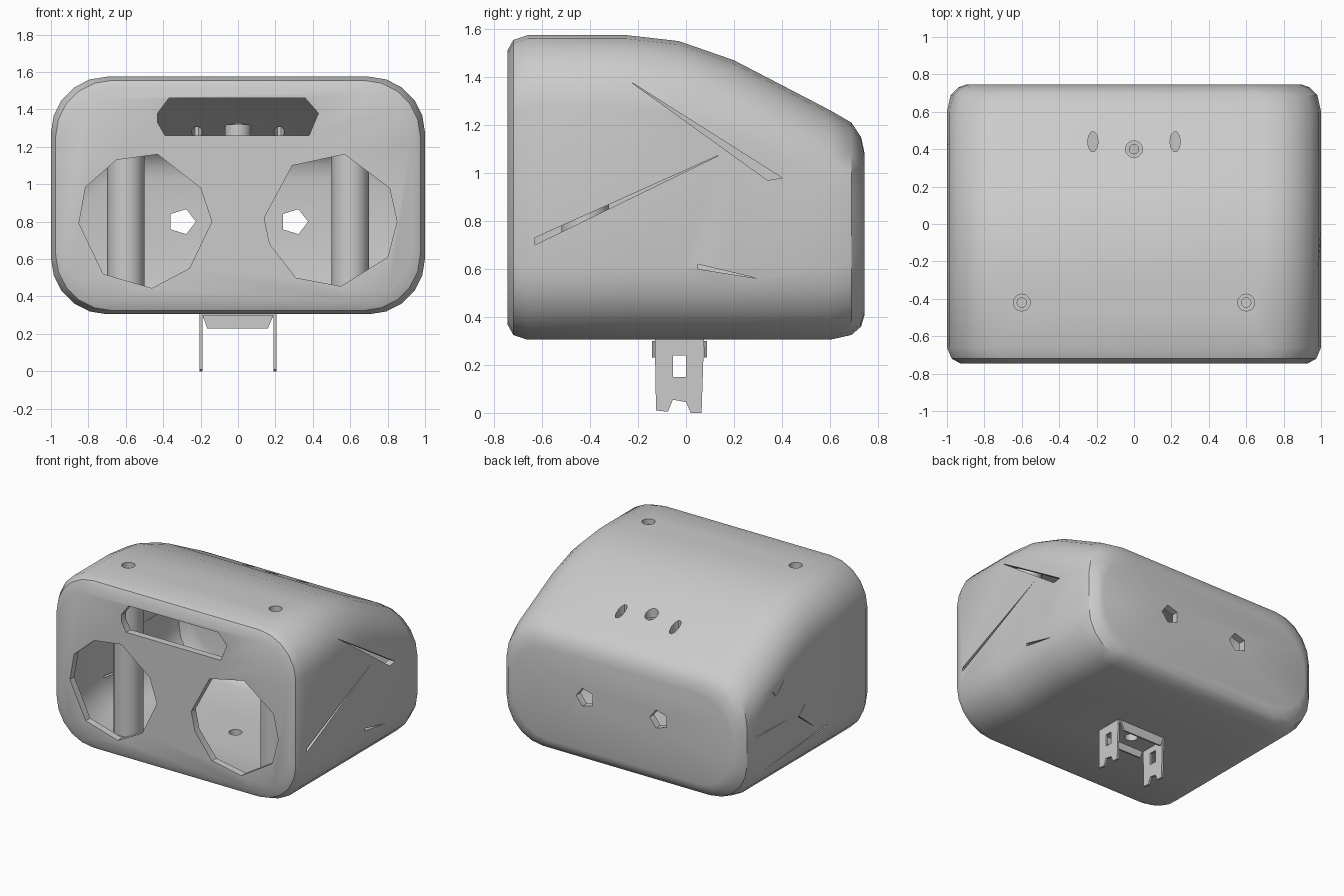
import bpy, bmesh, math
from mathutils import Vector

cube = bpy.data.objects.get("Cube")
if cube:
    bpy.data.objects.remove(cube, do_unlink=True)

grey = bpy.data.materials.new("light grey")
grey.use_nodes = True
colour = (0.6, 0.6, 0.6, 1)
grey.diffuse_color = colour
grey.node_tree.nodes["Principled BSDF"].inputs["Base Color"].default_value = colour


def loft(name, rings):
    """Bridge a list of equal-length rings and cap both ends."""
    bm = bmesh.new()
    loops = [[bm.verts.new(p) for p in ring] for ring in rings]
    for a, b in zip(loops, loops[1:]):
        for i in range(len(a)):
            j = (i + 1) % len(a)
            bm.faces.new((a[i], a[j], b[j], b[i]))
    bm.faces.new(loops[0])
    bm.faces.new(loops[-1])
    bmesh.ops.recalc_face_normals(bm, faces=bm.faces)
    mesh = bpy.data.meshes.new(name)
    bm.to_mesh(mesh)
    bm.free()
    mesh.materials.append(grey)
    obj = bpy.data.objects.new(name, mesh)
    bpy.context.collection.objects.link(obj)
    return obj


def prism(name, pts, axis, lo, hi):
    """Extrude a 2D outline along one axis."""
    def place(p, d):
        v = list(p)
        v.insert(axis, d)
        return Vector(v)
    return loft(name, [[place(p, d) for p in pts] for d in (lo, hi)])


def disc(cx, cy, rx, ry, sides):
    turn = [math.tau * i / sides for i in range(sides)]
    return [(cx + rx * math.cos(a), cy + ry * math.sin(a)) for a in turn]


def rect(a, b, c, d):
    return [(a, c), (b, c), (b, d), (a, d)]


def cut(obj, cutters):
    """Subtract the cutters, then remove them."""
    for c in cutters:
        c.hide_render = True
        mod = obj.modifiers.new("cut", 'BOOLEAN')
        mod.operation, mod.solver, mod.object = 'DIFFERENCE', 'EXACT', c
    graph = bpy.context.evaluated_depsgraph_get()
    mesh = bpy.data.meshes.new_from_object(obj.evaluated_get(graph))
    obj.modifiers.clear()
    obj.data = mesh
    for c in cutters:
        bpy.data.objects.remove(c, do_unlink=True)


def smooth(obj):
    bpy.ops.object.select_all(action='DESELECT')
    obj.select_set(True)
    bpy.context.view_layer.objects.active = obj
    bpy.ops.object.shade_smooth_by_angle(angle=math.radians(32))


def section(y, w, bottom, top, r, steps=5):
    """Rounded rectangle standing across the y axis."""
    ring = []
    corners = [(w - r, top - r), (r - w, top - r), (r - w, bottom + r), (w - r, bottom + r)]
    for q, (cx, cz) in enumerate(corners):
        for s in range(steps + 1):
            a = (q + s / steps) * math.pi / 2
            ring.append(Vector((cx + r * math.cos(a), y, cz + r * math.sin(a))))
    return ring


# Housing shell: depth, half width, bottom, top
stations = [(-.745, .93, .37, 1.51), (-.72, .975, .325, 1.555), (-.66, 1, .305, 1.575),
            (-.25, 1, .305, 1.575), (-.03, 1, .305, 1.55), (.2, 1, .305, 1.47),
            (.6, 1, .305, 1.262), (.69, .98, .325, 1.21), (.73, .94, .36, 1.15),
            (.745, .9, .41, 1.08)]
wall = .05
housing = loft("housing", [section(y, w, b, t, .3) for y, w, b, t in stations])
cavity = loft("cavity", [section(y * .93, w - wall, b + wall, t - wall, .26)
                         for y, w, b, t in stations])
cutters = [cavity]

# Speaker openings and handle slot in the front
right_opening = [(-.85, .79), (-.815, .985), (-.65, 1.13), (-.43, 1.16), (-.2, .98),
                 (-.14, .8), (-.26, .55), (-.46, .445), (-.72, .52)]
left_opening = [(.14, .82), (.29, 1.1), (.57, 1.16), (.81, .98), (.85, .8),
                (.8, .61), (.55, .455), (.31, .5), (.17, .68)]
slot = [(-.43, 1.33), (-.39, 1.26), (.38, 1.26), (.43, 1.38), (.36, 1.46), (-.37, 1.46),
        (-.43, 1.38)]
for outline in (right_opening, left_opening, slot):
    cutters.append(prism("front_cut", outline, 1, -1, -.6))

# Back holes, top screw holes and oval top holes
for side in (-1, 1):
    cutters.append(prism("back_cut", disc(side * .3, .8, .075, .07, 5), 1, .6, 1))
    cutters.append(prism("screw_cut", disc(side * .6, -.42, .045, .045, 20), 2, 1.4, 1.7))
    cutters.append(prism("oval_cut", disc(side * .22, .44, .028, .055, 10), 2, 1.1, 1.7))
cutters.append(prism("centre_cut", disc(0, .4, .045, .045, 20), 2, 1.1, 1.7))
cutters.append(prism("base_cut", disc(0, -.03, .045, .045, 16), 2, .2, .5))

# Thin slits in the side walls
right_slits = [[(.24, .8), (.6, .798), (.6, .808)],
               [(-.22, .585), (-.2, .57), (.5, .52)],
               [(-.09, .61), (.12, .77), (.04, .835), (.11, .77)],
               [(.28, 1.11), (.38, 1.015), (.435, 1.09), (.38, 1.025)]]
left_slits = [[(-.23, 1.38), (.4, .98), (.34, .97)],
              [(.15, 1.08), (-.63, .73), (-.63, .7)],
              [(.05, .62), (.3, .56), (.05, .6)]]
for outline in right_slits:
    cutters.append(prism("slit_cut", outline, 0, -1.1, -.92))
for outline in left_slits:
    cutters.append(prism("slit_cut", outline, 0, .92, 1.1))
cut(housing, cutters)
smooth(housing)

# Screw posts inside, bored through the top
for label, side in (("right", -1), ("left", 1)):
    post = prism(label + "_screw_post", disc(side * .6, -.42, .1, .1, 20), 2, .33, 1.535)
    cut(post, [prism("bore", disc(side * .6, -.42, .025, .025, 16), 2, 1.2, 1.7)])
    smooth(post)
boss = prism("centre_boss", disc(0, .4, .07, .07, 20), 2, 1.22, 1.32)
cut(boss, [prism("bore", disc(0, .4, .025, .025, 16), 2, 1.1, 1.5)])
smooth(boss)

# Mounting bracket below
plate = prism("bracket_plate", rect(-.2, .2, -.13, .075), 2, .285, .306)
cut(plate, [prism("bore", disc(0, -.03, .045, .045, 16), 2, .2, .4)])
leg_outline = [(-.13, .306), (.075, .306), (.065, 0), (.02, 0), (0, .045), (-.055, .055),
               (-.075, .005), (-.125, .01)]
for label, side in (("right", -1), ("left", 1)):
    leg = prism(label + "_bracket_leg", leg_outline, 0, side * .19, side * .205)
    cut(leg, [prism("window", rect(-.055, 0, .15, .24), 0, side * .1, side * .3)])
flange = [(-.19, .3), (-.165, .23), (.16, .23), (.19, .3)]
prism("front_bracket_flange", flange, 1, -.142, -.13)
prism("back_bracket_flange", flange, 1, .075, .087)
